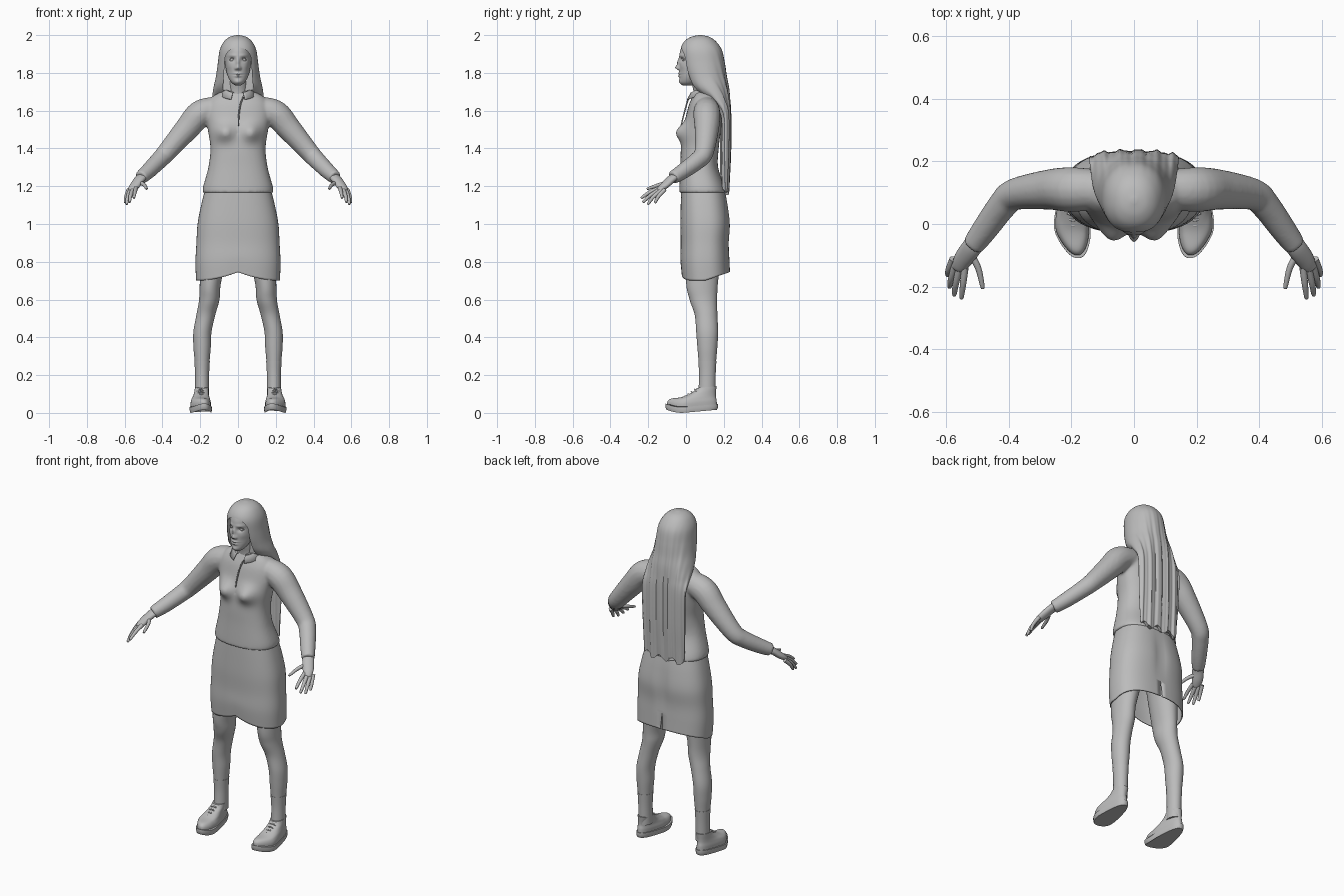
import bpy, bmesh
from math import sin, cos, pi, exp, radians, copysign
from mathutils import Vector

cube = bpy.data.objects.get("Cube")
if cube:
    bpy.data.objects.remove(cube)

grey = bpy.data.materials.new("plain_grey")
grey.use_nodes = True
grey.diffuse_color = (0.5, 0.5, 0.5, 1)
grey.node_tree.nodes["Principled BSDF"].inputs["Base Color"].default_value = (0.5, 0.5, 0.5, 1)


def activate(ob):
    bpy.ops.object.select_all(action='DESELECT')
    ob.select_set(True)
    bpy.context.view_layer.objects.active = ob


def smooth_rows(rows, steps):
    """Catmull-Rom interpolation of equally long tuples."""
    out = []
    for i in range(len(rows) - 1):
        quad = [rows[max(i - 1, 0)], rows[i], rows[i + 1], rows[min(i + 2, len(rows) - 1)]]
        for k in range(steps):
            t = k / steps
            out.append([b + 0.5 * t * (c - a + t * (2 * a - 5 * b + 4 * c - d + t * (3 * (b - c) + d - a)))
                        for a, b, c, d in zip(*quad)])
    return out + [list(rows[-1])]


def skin(name, rings, mirror=False, cap=True, closed=True, angle=45):
    """Joins rings of points into one smooth-shaded object."""
    bm = bmesh.new()
    loops = [[bm.verts.new(p) for p in ring] for ring in rings]
    n = len(rings[0])
    for a, b in zip(loops, loops[1:]):
        for j in range(n if closed else n - 1):
            bm.faces.new((a[j], a[(j + 1) % n], b[(j + 1) % n], b[j]))
    if cap:
        bm.faces.new(loops[0])
        bm.faces.new(loops[-1])
    bmesh.ops.recalc_face_normals(bm, faces=bm.faces[:])
    me = bpy.data.meshes.new(name)
    bm.to_mesh(me)
    bm.free()
    ob = bpy.data.objects.new(name, me)
    bpy.context.collection.objects.link(ob)
    me.materials.append(grey)
    activate(ob)
    bpy.ops.object.shade_smooth_by_angle(angle=radians(angle))
    if mirror:
        ob.modifiers.new("Mirror", 'MIRROR').use_mirror_merge = False
    return ob


def loft(name, rows, n=48, steps=6, power=2, warp=None, **kw):
    """Stacks level superellipses; each row is z, centre x, centre y, half width, half depth."""
    rings = []
    for z, cx, cy, rx, ry in smooth_rows(rows, steps):
        ring = []
        for j in range(n):
            c, s = cos(2 * pi * j / n), sin(2 * pi * j / n)
            p = Vector((cx + rx * copysign(abs(c) ** (2 / power), c),
                        cy + ry * copysign(abs(s) ** (2 / power), s), z))
            ring.append(warp(p) if warp else p)
        rings.append(ring)
    return skin(name, rings, **kw)


def tube(name, path, n=16, steps=5, wide=1, **kw):
    """Sweeps a round or flattened section along x, y, z, radius points."""
    pts = smooth_rows(path, steps)
    rings = []
    for i, (x, y, z, r) in enumerate(pts):
        d = Vector(pts[min(i + 1, len(pts) - 1)][:3]) - Vector(pts[max(i - 1, 0)][:3])
        side = d.cross(Vector((0, 0, 1))).normalized()
        up = side.cross(d).normalized()
        rings.append([Vector((x, y, z)) + r * (wide * side * cos(2 * pi * j / n) + up * sin(2 * pi * j / n))
                      for j in range(n)])
    return skin(name, rings, **kw)


def bumps(table, front):
    """Warp pushing the front surface out around x, z spots (spread x, spread z, amount)."""
    def warp(p):
        if p.y < front:
            p.y -= sum(a * exp(-((abs(p.x) - x) / sx) ** 2 - ((p.z - z) / sz) ** 2)
                       for x, z, sx, sz, a in table)
        return p
    return warp


# Shirt: torso and sleeves fused into one skin
shirt = loft("shirt", [(1.165, 0, .09, .187, .126), (1.2, 0, .085, .184, .12), (1.3, 0, .07, .157, .1),
                       (1.4, 0, .073, .146, .1), (1.5, 0, .085, .16, .1), (1.57, 0, .095, .172, .095),
                       (1.63, 0, .1, .165, .085), (1.67, 0, .102, .14, .07), (1.695, 0, .1, .1, .056),
                       (1.71, 0, .095, .065, .045)],
             power=2.4, warp=bumps([(.07, 1.485, .048, .045, .045)], .05))
sleeve = tube("sleeves", [(.12, .11, 1.61, .065), (.2, .11, 1.583, .072), (.27, .11, 1.505, .065),
                          (.38, .095, 1.378, .051), (.42, .06, 1.335, .047), (.475, -.015, 1.28, .042),
                          (.515, -.07, 1.245, .036)], mirror=True)
activate(sleeve)
bpy.ops.object.convert(target='MESH')
shirt.select_set(True)
bpy.context.view_layer.objects.active = shirt
bpy.ops.object.join()
remesh = shirt.modifiers.new("Fuse", 'REMESH')
remesh.mode, remesh.voxel_size, remesh.use_smooth_shade = 'VOXEL', .008, True
soften = shirt.modifiers.new("Soften", 'SMOOTH')
soften.iterations = 6

# Collar open at the front, and the front placket
collar_top, collar_mid, collar_low = [], [], []
for k in range(41):
    a = -pi / 2 + .38 + (2 * pi - .76) * k / 40
    f = max(0, -sin(a))
    for ring, r, z in ((collar_top, .062, 1.725 - .03 * f), (collar_mid, .075, 1.728 - .034 * f),
                       (collar_low, .098, 1.69 - .032 * f)):
        ring.append(Vector((r * cos(a), .092 + .95 * r * sin(a), z)))
collar = skin("collar", [collar_top, collar_mid, collar_low], cap=False, closed=False)
collar.modifiers.new("Thickness", 'SOLIDIFY').thickness = .005
tube("placket_edge", [(.028, .015, 1.672, .004), (.012, .002, 1.63, .004), (.004, -.014, 1.57, .004),
                      (.002, -.026, 1.52, .003)], n=8)


# Skirt with a raised hem in the middle and a slit at the back
def hem(p):
    low = min(1, max(0, (.88 - p.z) / .18))
    lift = (1 - abs(p.x) / .23) ** 2 if p.y < .1 else max(0, p.y - .1) / .13
    p.z += .045 * low * lift
    if p.y > .15:
        p.y -= .012 * exp(-(p.x / .03) ** 2 - ((p.z - 1) / .12) ** 2)
    return p


skirt = loft("skirt", [(1.19, 0, .09, .172, .115), (1.1, 0, .097, .195, .125), (1.0, 0, .102, .214, .132),
                       (.9, 0, .1, .22, .128), (.8, 0, .1, .225, .13), (.7, 0, .105, .222, .128)],
             n=64, power=2.5, warp=hem, cap=False)
bm = bmesh.new()
bm.from_mesh(skirt.data)
slit = [e for e in bm.edges if all(abs(v.co.x) < .001 and v.co.y > .15 and v.co.z < .85 for v in e.verts)]
bmesh.ops.split_edges(bm, edges=slit)
for v in bm.verts:
    if abs(v.co.x) < .001 and v.co.y > .15 and v.co.z < .85:
        v.co.x += .08 * (.85 - v.co.z) * sum(copysign(1, f.calc_center_median().x) for f in v.link_faces) / 2
bm.to_mesh(skirt.data)
bm.free()
skirt.modifiers.new("Thickness", 'SOLIDIFY').thickness = .006

# Legs and ankle socks
loft("legs", [(.95, .11, .1, .085, .1), (.7, .145, .085, .057, .085), (.6, .152, .092, .054, .073),
              (.52, .17, .106, .05, .06), (.43, .188, .112, .048, .058), (.35, .19, .113, .046, .053),
              (.28, .19, .113, .04, .047), (.2, .19, .113, .034, .041), (.09, .19, .11, .034, .042)],
     n=32, mirror=True)
loft("socks", [(.275, .19, .113, .041, .048), (.2, .19, .113, .037, .044), (.09, .19, .11, .037, .045)],
     n=32, mirror=True)


# Shoes: narrow heel, wide ball, toe turned slightly in and lifted
def last(p):
    ball = exp(-((p.y + .02) / .08) ** 2)
    p.x = .197 + (p.x - .197) * (.8 + .24 * ball)
    if p.y < -.02:
        p.x += .2 * (p.y + .02)
        p.z += 2.5 * (p.y + .02) ** 2
    else:
        p.z += .09 * (p.y + .02)
    return p


loft("soles", [(0, .197, .03, .055, .134), (.012, .197, .03, .058, .139), (.03, .197, .03, .058, .139)],
     steps=2, power=2.3, warp=last, mirror=True)
loft("shoe_uppers", [(.026, .197, .032, .053, .132), (.05, .197, .033, .054, .129), (.07, .197, .043, .05, .115),
                     (.088, .195, .075, .046, .083), (.108, .192, .1, .045, .06), (.125, .19, .11, .045, .052)],
     power=2.2, warp=last, mirror=True)
for i in range(4):
    y, z = -.005 + .017 * i, .084 + .012 * i
    tube("shoe_lace", [(.17, y + .01, z - .008, .004), (.195, y, z + .004, .004), (.22, y + .01, z - .008, .004)],
         n=8, mirror=True)

# Hands
tube("palms", [(.505, -.055, 1.252, .02), (.522, -.08, 1.236, .02), (.545, -.112, 1.205, .019),
               (.56, -.14, 1.182, .014), (.563, -.147, 1.176, .007)], wide=1.6, mirror=True)
fingers = {"index_fingers": ((.54, -.14, 1.19), (.546, -.192, 1.168), (.551, -.234, 1.14)),
           "middle_fingers": ((.557, -.14, 1.182), (.569, -.19, 1.15), (.574, -.225, 1.118)),
           "ring_fingers": ((.57, -.128, 1.18), (.584, -.174, 1.142), (.589, -.2, 1.107)),
           "little_fingers": ((.578, -.112, 1.182), (.592, -.145, 1.147), (.596, -.163, 1.115)),
           "thumbs": ((.525, -.09, 1.222), (.498, -.14, 1.208), (.484, -.2, 1.188))}
for name, (a, b, c) in fingers.items():
    end = Vector(c) + .1 * (Vector(c) - Vector(b))
    tube(name, [(*a, .0115), (*b, .01), (*c, .007), (*end, .002)], n=12, mirror=True)

# Neck and head with sculpted features
loft("neck", [(1.62, 0, .1, .062, .055), (1.7, 0, .09, .052, .05), (1.75, 0, .078, .048, .048),
              (1.82, 0, .08, .05, .055)], n=32)
features = [(0, 1.828, .012, .012, .02), (0, 1.855, .009, .022, .011), (.012, 1.823, .006, .007, .007),
            (0, 1.796, .019, .006, .007), (0, 1.783, .016, .006, .008), (0, 1.79, .024, .0025, -.004),
            (.03, 1.87, .015, .011, -.011), (.03, 1.892, .022, .008, .004), (.045, 1.835, .018, .02, .004),
            (0, 1.752, .018, .012, .005)]
loft("head", [(1.733, 0, .008, .015, .025), (1.75, 0, .012, .036, .044), (1.78, 0, .026, .053, .06),
              (1.82, 0, .05, .064, .085), (1.87, 0, .065, .07, .1), (1.92, 0, .07, .07, .1),
              (1.96, 0, .07, .058, .08), (1.985, 0, .07, .03, .045)],
     n=128, steps=12, warp=bumps(features, .02), angle=80)
loft("eyes", [(1.87 + .013 * cos(t * pi / 8), .03, -.006, .015 * sin(t * pi / 8) + .0003,
               .013 * sin(t * pi / 8) + .0003) for t in range(9)], n=16, steps=1, mirror=True)
tube("eyelids", [(.014, -.018, 1.868, .0015), (.024, -.021, 1.877, .0025), (.035, -.019, 1.878, .0025),
                 (.047, -.009, 1.869, .0015)], n=8, mirror=True)


# Long hair: cap narrowing into a flat panel down the back, with strands
def strands(p):
    fade = min(1, max(0, (1.97 - p.z) / .3))
    p.y += fade * (.004 * sin(110 * p.x) + .002 * sin(260 * p.x + 1)) * (1 if p.y > .12 else .3)
    if p.z < 1.25:
        p.z += (1.25 - p.z) * .2 * sin(75 * p.x)
    return p


hair = loft("hair", [(2.0, 0, .075, .008, .008), (1.99, 0, .075, .045, .05), (1.965, 0, .075, .075, .085),
                     (1.92, 0, .08, .097, .11), (1.85, 0, .09, .107, .115), (1.78, 0, .105, .117, .11),
                     (1.72, 0, .128, .13, .098), (1.66, 0, .168, .138, .063), (1.58, 0, .207, .143, .028),
                     (1.4, 0, .21, .14, .025), (1.25, 0, .207, .133, .022), (1.17, 0, .207, .128, .018)],
            n=128, power=2.15, warp=strands)

# Face opening cut into the hair with an arched block
arch = [Vector((.07 * cos(pi * k / 24), 0, 1.865 + .07 * sin(pi * k / 24))) for k in range(25)]
arch += [Vector((-.075, 0, 1.78)), Vector((-.09, 0, 1.6)), Vector((.09, 0, 1.6)), Vector((.075, 0, 1.78))]
cutter = skin("face_cutter", [[p + Vector((0, y, 0)) for p in arch] for y in (-.3, .055)])
cutter.hide_render = True
cut = hair.modifiers.new("Face", 'BOOLEAN')
cut.operation, cut.object, cut.solver = 'DIFFERENCE', cutter, 'EXACT'
activate(hair)
bpy.ops.object.modifier_apply(modifier=cut.name)
bpy.data.objects.remove(cutter)
bpy.ops.object.shade_smooth_by_angle(angle=radians(45))
